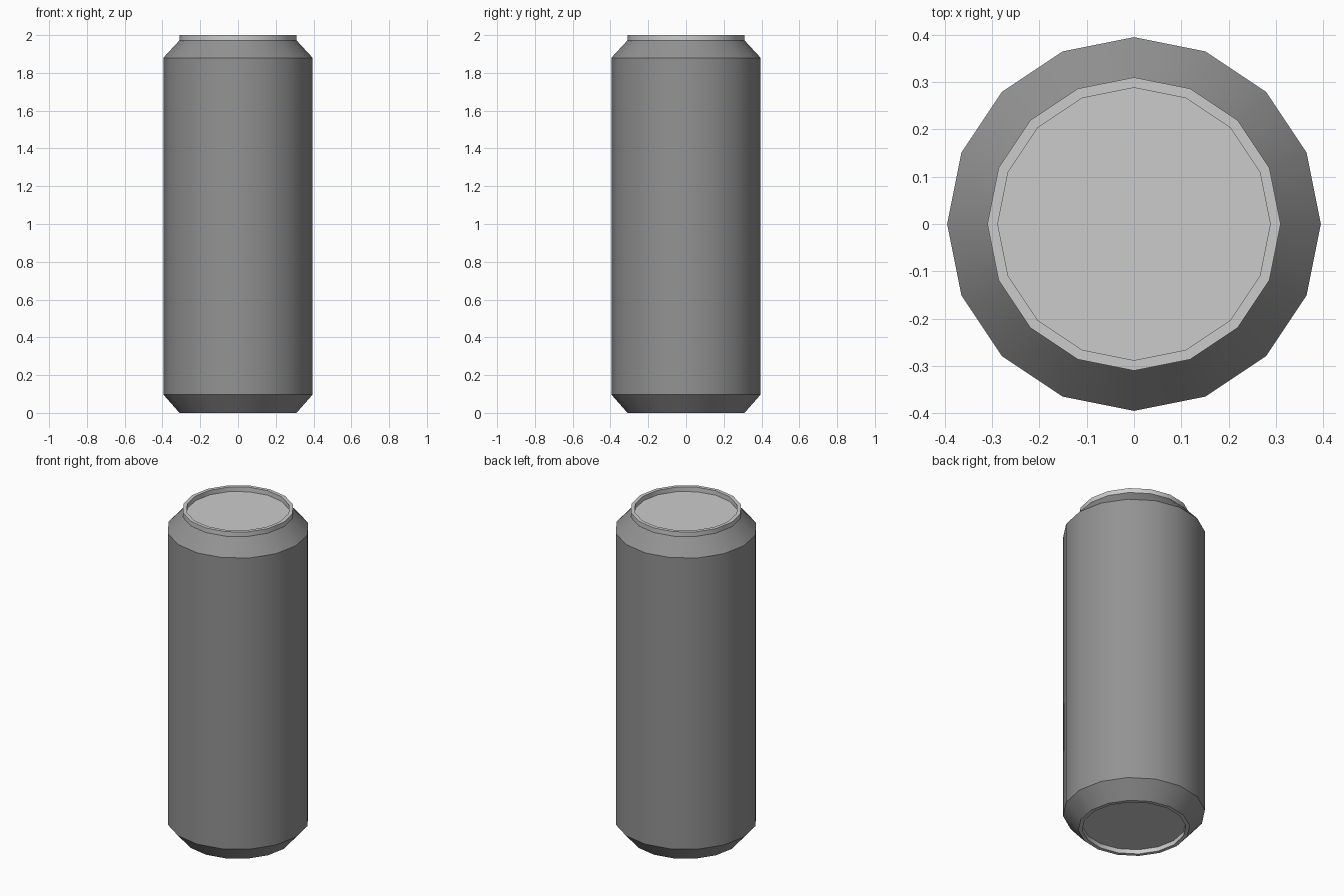
import bpy, bmesh, math

if "Cube" in bpy.data.objects:
    bpy.data.objects.remove(bpy.data.objects["Cube"])

SIDES = 16


def material(name, grey):
    mat = bpy.data.materials.new(name)
    mat.diffuse_color = (grey, grey, grey, 1)
    mat.use_nodes = True
    mat.node_tree.nodes["Principled BSDF"].inputs["Base Color"].default_value = mat.diffuse_color
    return mat


def lathe(name, profile, mats, end_bands):
    """Spin an (r, z) profile around z and cap both ends with discs.
    Bands listed in end_bands, and the discs, get the second material."""
    bm = bmesh.new()
    rings = []
    for r, z in profile:
        rings.append([bm.verts.new((r * math.cos(2 * math.pi * i / SIDES),
                                    r * math.sin(2 * math.pi * i / SIDES), z))
                      for i in range(SIDES)])
    for k, (a, b) in enumerate(zip(rings, rings[1:])):
        for i in range(SIDES):
            j = (i + 1) % SIDES
            face = bm.faces.new((a[i], a[j], b[j], b[i]))
            face.material_index = 1 if k in end_bands else 0
    # recessed base and lid discs
    for loop in (rings[0][::-1], rings[-1]):
        bm.faces.new(loop).material_index = 1
    mesh = bpy.data.meshes.new(name)
    bm.to_mesh(mesh)
    bm.free()
    for mat in mats:
        mesh.materials.append(mat)
    obj = bpy.data.objects.new(name, mesh)
    bpy.context.collection.objects.link(obj)
    return obj


# can: base recess, lower chamfer, straight wall, shoulder, rim, lid recess
can = lathe("can_body", [
    (0.288, 0.027), (0.288, 0.0), (0.31, 0.0),
    (0.395, 0.097), (0.395, 1.88),
    (0.31, 1.972), (0.31, 2.0),
    (0.288, 2.0), (0.288, 1.972),
], [material("dark_wall", 0.29), material("bare_metal", 0.58)],
    end_bands={0, 1, 5, 6, 7})

# smooth round sides, sharp rims
bpy.context.view_layer.objects.active = can
can.select_set(True)
bpy.ops.object.shade_smooth_by_angle(angle=math.radians(30))
